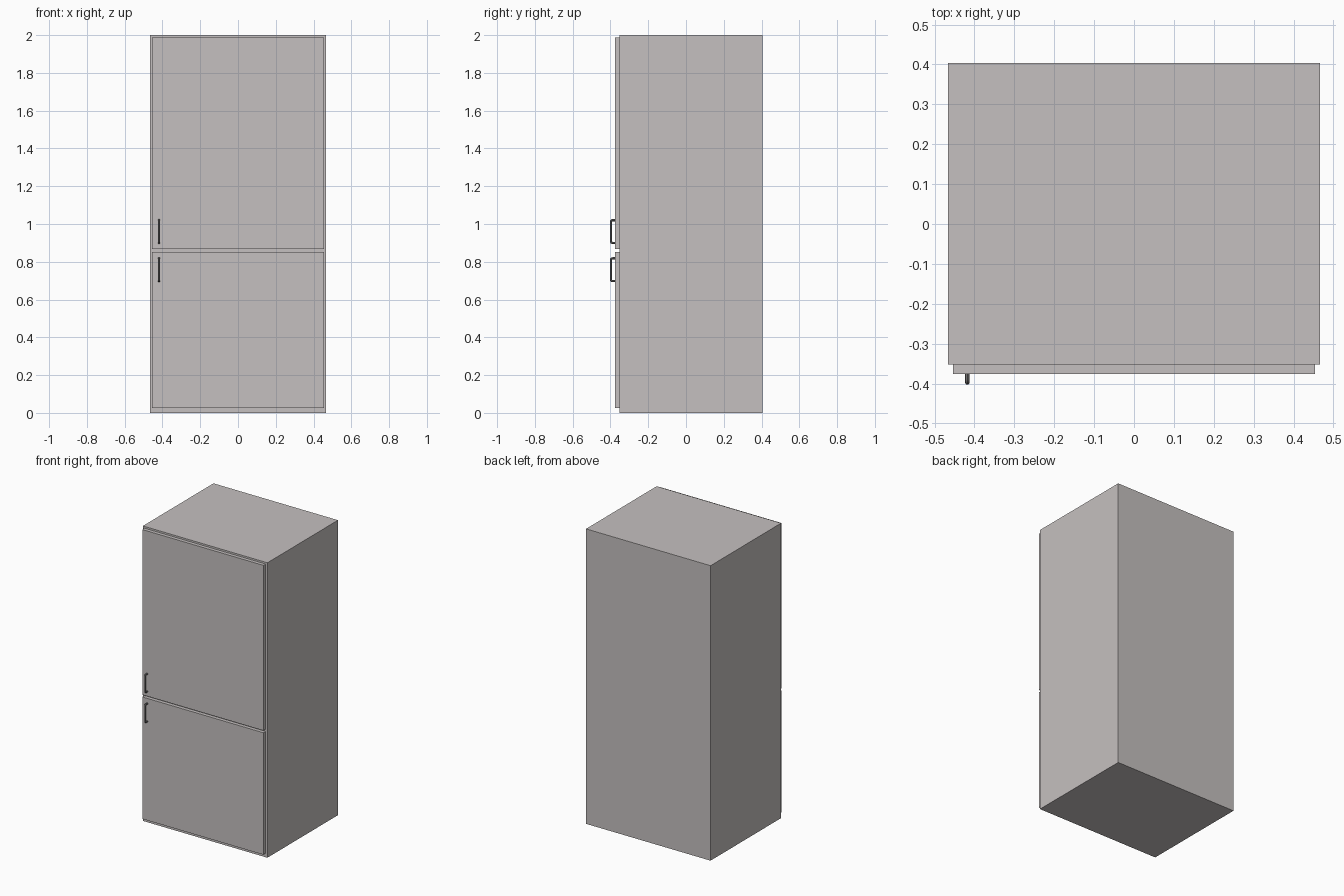
import bpy, bmesh, math
from mathutils import Vector

if "Cube" in bpy.data.objects:
    bpy.data.objects.remove(bpy.data.objects["Cube"])


def material(name, rgb):
    m = bpy.data.materials.new(name)
    m.diffuse_color = (*rgb, 1)
    m.use_nodes = True
    m.node_tree.nodes["Principled BSDF"].inputs["Base Color"].default_value = m.diffuse_color
    return m


steel = material("warm_light_grey", (0.56, 0.53, 0.525))
dark = material("handle_grey", (0.18, 0.175, 0.175))


def box(name, lo, hi, mat):
    lo, hi = Vector(lo), Vector(hi)
    bm = bmesh.new()
    bmesh.ops.create_cube(bm, size=1)
    for v in bm.verts:
        v.co = Vector([(lo[i] + hi[i]) / 2 + v.co[i] * (hi[i] - lo[i]) for i in range(3)])
    me = bpy.data.meshes.new(name)
    bm.to_mesh(me)
    bm.free()
    me.materials.append(mat)
    ob = bpy.data.objects.new(name, me)
    bpy.context.collection.objects.link(ob)
    return ob


def handle(name, x, z0, z1):
    # C-shaped round bar with rounded corners
    r, c, back, front = 0.006, 0.008, -0.374, -0.397
    a, b = z0 + r, z1 - r
    pts = [(back, a)]
    for i in range(5):
        t = math.radians(i * 22.5)
        pts.append((front + c - c * math.sin(t), a + c - c * math.cos(t)))
    pts += [(y, a + b - z) for y, z in reversed(pts)]
    cu = bpy.data.curves.new(name, 'CURVE')
    cu.dimensions = '3D'
    cu.bevel_depth = r
    cu.bevel_resolution = 2
    cu.use_fill_caps = True
    sp = cu.splines.new('POLY')
    sp.points.add(len(pts) - 1)
    for p, (y, z) in zip(sp.points, pts):
        p.co = (x, y, z, 1)
    cu.materials.append(dark)
    ob = bpy.data.objects.new(name, cu)
    bpy.context.collection.objects.link(ob)
    # turn the bar into a mesh
    bpy.ops.object.select_all(action='DESELECT')
    ob.select_set(True)
    bpy.context.view_layer.objects.active = ob
    bpy.ops.object.convert(target='MESH')
    bpy.ops.object.shade_smooth_by_angle()


# Cabinet
box("cabinet", (-0.467, -0.352, 0), (0.467, 0.404, 2.0), steel)

# Doors and their handles
for name, z0, z1, h0, h1 in (("upper", 0.868, 1.988, 0.894, 1.026),
                             ("lower", 0.026, 0.853, 0.692, 0.824)):
    box(name + "_door", (-0.454, -0.376, z0), (0.454, -0.351, z1), steel)
    handle(name + "_handle", -0.418, h0, h1)
